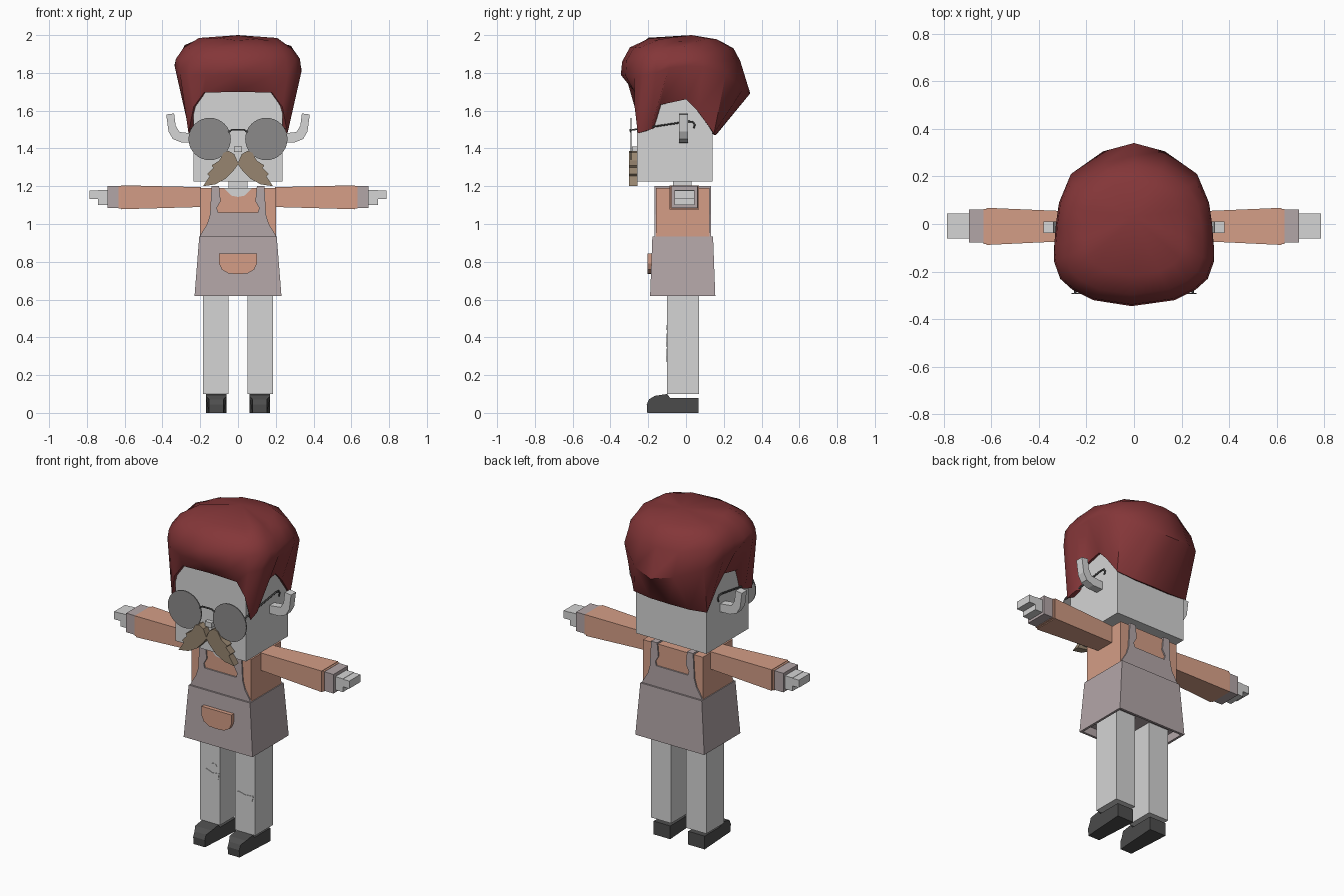
import bpy
import bmesh
import random
from mathutils import Vector

random.seed(4)
if "Cube" in bpy.data.objects:
    bpy.data.objects.remove(bpy.data.objects["Cube"])


def material(name, r, g, b):
    m = bpy.data.materials.new(name)
    m.use_nodes = True
    m.diffuse_color = (r, g, b, 1)
    m.node_tree.nodes["Principled BSDF"].inputs["Base Color"].default_value = (r, g, b, 1)
    return m


SKIN = material("pale grey", 0.66, 0.66, 0.66)
SHIRT = material("terracotta", 0.66, 0.34, 0.24)
APRON = material("mauve grey", 0.45, 0.38, 0.39)
HAIR = material("dark red", 0.23, 0.037, 0.04)
TACHE = material("brown", 0.31, 0.235, 0.16)
LENS = material("lens grey", 0.26, 0.255, 0.255)
DARK = material("charcoal", 0.075, 0.075, 0.075)


def finish(name, bm, mat, mirror=False, smooth=None):
    bmesh.ops.recalc_face_normals(bm, faces=bm.faces[:])
    mesh = bpy.data.meshes.new(name)
    bm.to_mesh(mesh)
    bm.free()
    mesh.materials.append(mat)
    ob = bpy.data.objects.new(name, mesh)
    bpy.context.collection.objects.link(ob)
    if mirror:
        ob.modifiers.new("Mirror", "MIRROR")
    if smooth:
        bpy.ops.object.select_all(action="DESELECT")
        ob.select_set(True)
        bpy.context.view_layer.objects.active = ob
        bpy.ops.object.shade_smooth_by_angle(angle=smooth)
    return ob


def loft(bm, rings, cap=True):
    """Bridge a list of equal closed rings of points."""
    rows = [[bm.verts.new(p) for p in ring] for ring in rings]
    n = len(rows[0])
    for a, b in zip(rows, rows[1:]):
        for i in range(n):
            j = (i + 1) % n
            bm.faces.new((a[i], a[j], b[j], b[i]))
    if cap:
        bm.faces.new(rows[0])
        bm.faces.new(rows[-1])
    return rows


def block(name, mat, axis, start, rect, end, rect2=None, mirror=False):
    """Box, tapered when a second rectangle is given, along z or x."""
    rings = []
    for d, (u0, u1, v0, v1) in ((start, rect), (end, rect2 or rect)):
        ring = [(u0, v0), (u1, v0), (u1, v1), (u0, v1)]
        rings.append([(u, v, d) if axis == "z" else (d, u, v) for u, v in ring])
    bm = bmesh.new()
    loft(bm, rings)
    return finish(name, bm, mat, mirror)


def plate(name, mat, outline, y0, y1, mirror=True):
    """Front-facing outline given depth along y."""
    bm = bmesh.new()
    loft(bm, [[(x, y, z) for x, z in outline] for y in (y0, y1)])
    return finish(name, bm, mat, mirror)


def wire(name, points, radius, mirror=False):
    curve = bpy.data.curves.new(name, "CURVE")
    curve.dimensions = "3D"
    curve.bevel_depth = radius
    curve.bevel_resolution = 1
    spline = curve.splines.new("POLY")
    spline.points.add(len(points) - 1)
    for p, co in zip(spline.points, points):
        p.co = (*co, 1)
    curve.materials.append(DARK)
    ob = bpy.data.objects.new(name, curve)
    bpy.context.collection.objects.link(ob)
    if mirror:
        ob.modifiers.new("Mirror", "MIRROR")


# Legs with ripped knees
block("legs", SKIN, "z", 0.10, (0.05, 0.185, -0.10, 0.07), 0.72, mirror=True)
plate("right_knee_rip", SKIN, [(-0.175, 0.41), (-0.16, 0.36), (-0.11, 0.35), (-0.06, 0.375),
      (-0.055, 0.41), (-0.1, 0.405), (-0.14, 0.42)], -0.103, -0.098, False)
plate("right_thigh_rip", SKIN, [(-0.13, 0.44), (-0.07, 0.45), (-0.08, 0.465), (-0.11, 0.46)],
      -0.103, -0.098, False)
plate("left_knee_rip", SKIN, [(0.05, 0.335), (0.07, 0.29), (0.12, 0.27), (0.165, 0.3),
      (0.175, 0.335), (0.12, 0.33), (0.08, 0.34)], -0.103, -0.098, False)

# Shoes: side profile with a narrowed toe
profile = [(0.065, 0), (-0.205, 0), (-0.208, 0.045), (-0.195, 0.072), (-0.165, 0.09),
           (-0.10, 0.10), (-0.085, 0.08), (0.065, 0.08)]
bm = bmesh.new()
loft(bm, [[(0.115 + s * 0.055 * (0.7 if y < -0.18 else 1), y, z) for y, z in profile]
          for s in (-1, 1)])
finish("shoes", bm, DARK, True)

# Apron skirt with a hollow underside
skirt = block("apron_skirt", APRON, "z", 0.62, (-0.23, 0.23, -0.19, 0.155),
              0.935, (-0.205, 0.205, -0.178, 0.143))
bm = bmesh.new()
bm.from_mesh(skirt.data)
bottom = min(bm.faces, key=lambda f: f.calc_center_median().z)
bmesh.ops.inset_region(bm, faces=[bottom], thickness=0.02)
inner = bmesh.ops.extrude_discrete_faces(bm, faces=[bottom])["faces"][0]
bmesh.ops.translate(bm, verts=inner.verts[:], vec=(0, 0, 0.05))
bm.to_mesh(skirt.data)
bm.free()

# Shirt, bib on both sides, shoulder straps, pocket
block("shirt_body", SHIRT, "z", 0.92, (-0.2, 0.2, -0.16, 0.125), 1.19)
bib = [(0, 0.93), (0.205, 0.93), (0.188, 0.96), (0.163, 1.0), (0.148, 1.05), (0.14, 1.2),
       (0.10, 1.2), (0.092, 1.12), (0.112, 1.085), (0.105, 1.06), (0, 1.06)]
plate("apron_bib_front", APRON, bib, -0.168, -0.159)
plate("apron_bib_back", APRON, bib, 0.124, 0.133)
block("shoulder_straps", APRON, "z", 1.185, (0.10, 0.14, -0.168, 0.133), 1.2, mirror=True)
plate("pocket", SHIRT, [(0, 0.735), (0.05, 0.738), (0.085, 0.758), (0.1, 0.79),
      (0.1, 0.845), (0, 0.845)], -0.205, -0.178)
plate("neckline", SKIN, [(0, 1.143), (0.035, 1.15), (0.075, 1.191), (0, 1.191)], -0.164, -0.158)

# Arms
block("sleeves", SHIRT, "x", 0.195, (-0.068, 0.05, 1.09, 1.195),
      0.62, (-0.088, 0.068, 1.078, 1.205), True)
block("sleeve_hems", SHIRT, "x", 0.615, (-0.083, 0.063, 1.082, 1.202), 0.632, mirror=True)
block("wrist_cuffs", APRON, "x", 0.63, (-0.078, 0.06, 1.085, 1.2), 0.692, mirror=True)
block("palms", SKIN, "x", 0.69, (-0.06, 0.045, 1.10, 1.18), 0.742, mirror=True)
block("fingers", SKIN, "x", 0.735, (-0.06, 0.045, 1.132, 1.178), 0.785, mirror=True)

# Head, neck, ears, nose
block("neck", SKIN, "z", 1.15, (-0.05, 0.05, -0.07, 0.03), 1.24)
block("head", SKIN, "z", 1.225, (-0.235, 0.235, -0.26, 0.14), 1.76)
plate("ears", SKIN, [(0.23, 1.43), (0.3, 1.432), (0.345, 1.45), (0.368, 1.49), (0.38, 1.58),
      (0.338, 1.585), (0.33, 1.52), (0.31, 1.487), (0.23, 1.478)], -0.037, 0.01)
block("nose", SKIN, "z", 1.38, (-0.022, 0.022, -0.285, -0.255), 1.41)

# Moustache
plate("moustache", TACHE, [(0, 1.325), (0.02, 1.37), (0.05, 1.387), (0.075, 1.378),
      (0.10, 1.335), (0.14, 1.31), (0.13, 1.298), (0.162, 1.265), (0.15, 1.253),
      (0.185, 1.2), (0.12, 1.21), (0.065, 1.24), (0.022, 1.285), (0, 1.315)], -0.302, -0.258)

# Glasses
bpy.ops.mesh.primitive_cylinder_add(vertices=32, radius=0.112, depth=0.006,
                                    location=(0, 0, 0), rotation=(0, 0, 0))
lens = bpy.context.object
lens.name = "lenses"
lens.data.materials.append(LENS)
for v in lens.data.vertices:
    x, y, z = v.co
    v.co = (0.15 + x, -0.292 + z, 1.45 - y)
lens.modifiers.new("Mirror", "MIRROR")
wire("glasses_bridge", [(-0.052, -0.292, 1.487), (-0.03, -0.295, 1.5), (0.03, -0.295, 1.5),
                        (0.052, -0.292, 1.487)], 0.005)
wire("glasses_arms", [(0.246, -0.292, 1.497), (0.246, 0.01, 1.543), (0.246, 0.035, 1.542),
                      (0.246, 0.047, 1.525), (0.246, 0.04, 1.507)], 0.005, True)

# Hair: hairline point and widest point for each column of one half
columns = [
    ((0, -0.27, 1.70), (-0.01, -0.345, 1.80)),
    ((0.18, -0.27, 1.695), (0.17, -0.32, 1.80)),
    ((0.235, -0.272, 1.62), (0.26, -0.275, 1.78)),
    ((0.262, -0.255, 1.48), (0.31, -0.23, 1.80)),
    ((0.26, -0.19, 1.50), (0.335, -0.16, 1.82)),
    ((0.25, -0.14, 1.63), (0.335, -0.09, 1.83)),
    ((0.25, 0, 1.66), (0.328, 0, 1.82)),
    ((0.25, 0.06, 1.60), (0.315, 0.09, 1.82)),
    ((0.245, 0.148, 1.48), (0.265, 0.21, 1.78)),
    ((0.13, 0.155, 1.47), (0.13, 0.305, 1.73)),
    ((0, 0.158, 1.47), (0, 0.34, 1.69)),
]


def flip(p):
    return (-p[0], p[1], p[2])


columns += [(flip(a), flip(b)) for a, b in columns[-2:0:-1]]


def layer(scale, height):
    ring = []
    for _, w in columns:
        back = 0.86 if w[1] > 0.1 else 1.0
        ring.append((w[0] * scale, w[1] * scale * back,
                     height + random.uniform(-0.012, 0.012)))
    return ring


wide = [Vector(w) + Vector((0, 0, random.uniform(-0.02, 0.02))) for _, w in columns]
line = [a for a, _ in columns]
under = [(x * 0.85, y * 0.85, z + 0.01) for x, y, z in line]
bm = bmesh.new()
rows = loft(bm, [under, line, wide, layer(0.98, 1.865), layer(0.86, 1.935),
                 layer(0.62, 1.975)], cap=False)
crown = bm.verts.new((0, 0.03, 2.0))
for a, b in zip(rows[-1], rows[-1][1:] + rows[-1][:1]):
    bm.faces.new((a, b, crown))
finish("hair", bm, HAIR, smooth=0.9)
